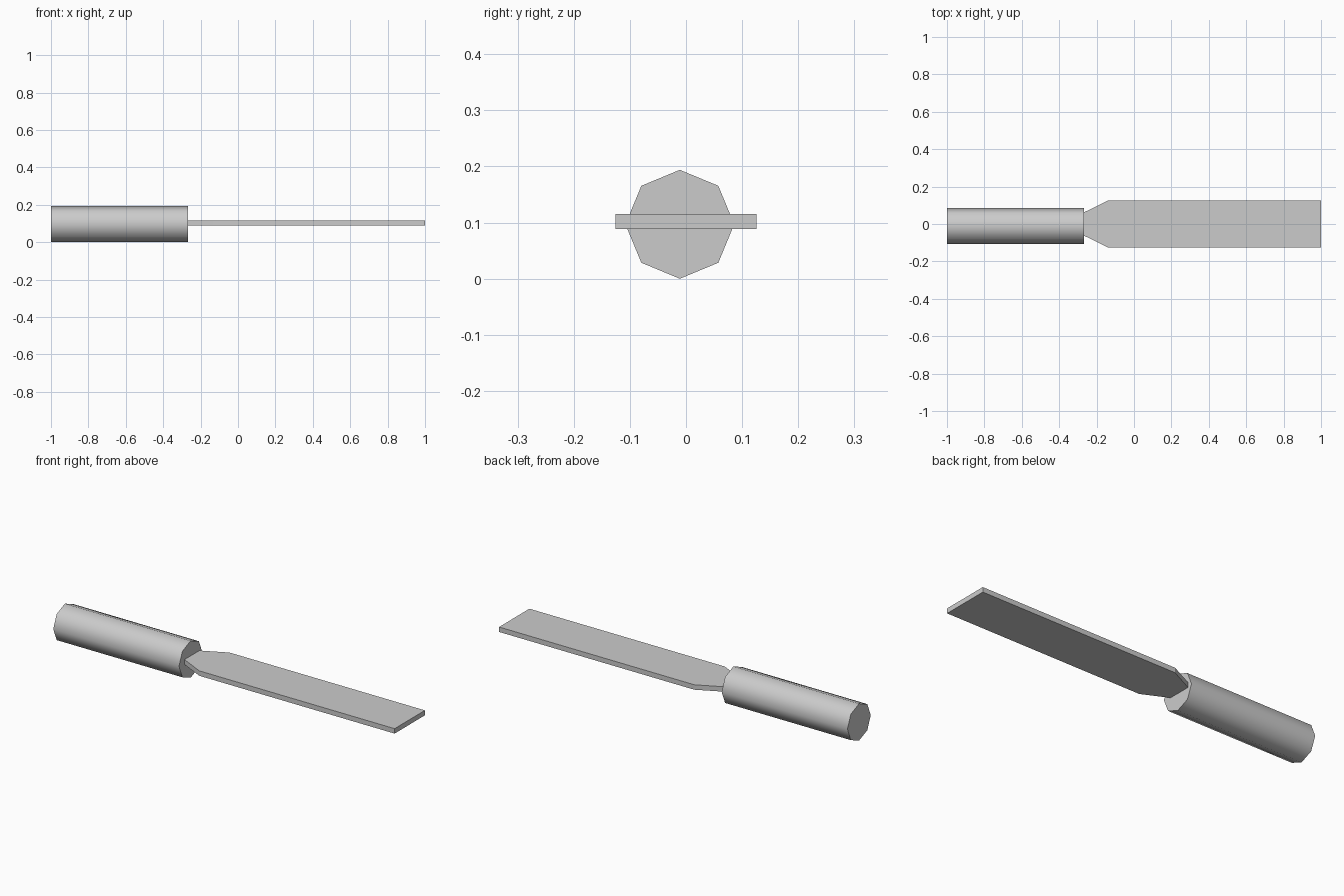
import bpy
import bmesh
import math

cube = bpy.data.objects.get("Cube")
if cube:
    bpy.data.objects.remove(cube, do_unlink=True)

# One plain grey for the whole tool
grey = bpy.data.materials.new("light_grey")
grey.use_nodes = True
colour = (0.6, 0.6, 0.6, 1)
grey.diffuse_color = colour
grey.node_tree.nodes["Principled BSDF"].inputs["Base Color"].default_value = colour


def extrude_outline(name, points, offset):
    """Make a closed solid by extruding a flat outline along an offset."""
    bm = bmesh.new()
    face = bm.faces.new([bm.verts.new(p) for p in points])
    result = bmesh.ops.extrude_face_region(bm, geom=[face], use_keep_orig=True)
    moved = [v for v in result["geom"] if isinstance(v, bmesh.types.BMVert)]
    bmesh.ops.translate(bm, verts=moved, vec=offset)
    bmesh.ops.recalc_face_normals(bm, faces=bm.faces)
    mesh = bpy.data.meshes.new(name)
    bm.to_mesh(mesh)
    bm.free()
    mesh.materials.append(grey)
    obj = bpy.data.objects.new(name, mesh)
    bpy.context.collection.objects.link(obj)
    return obj


# Eight-sided handle, smooth around the grip with flat ends
SIDES, RADIUS = 8, 0.097
HANDLE_START, HANDLE_END = -1.0, -0.268
ring = []
for i in range(SIDES):
    a = math.tau * i / SIDES
    ring.append((HANDLE_START, -0.011 + RADIUS * math.cos(a), RADIUS + RADIUS * math.sin(a)))
handle = extrude_outline("handle", ring, (HANDLE_END - HANDLE_START, 0, 0))
bpy.ops.object.select_all(action="DESELECT")
handle.select_set(True)
bpy.context.view_layer.objects.active = handle
bpy.ops.object.shade_smooth_by_angle(angle=math.radians(60))

# Flat blade with a tapered neck, mirrored about its centre line
BOTTOM, THICKNESS = 0.089, 0.026
half = [(HANDLE_END, 0.062), (-0.137, 0.126), (1.0, 0.126)]
outline = [(x, -y, BOTTOM) for x, y in half] + [(x, y, BOTTOM) for x, y in reversed(half)]
extrude_outline("blade", outline, (0, 0, THICKNESS))
